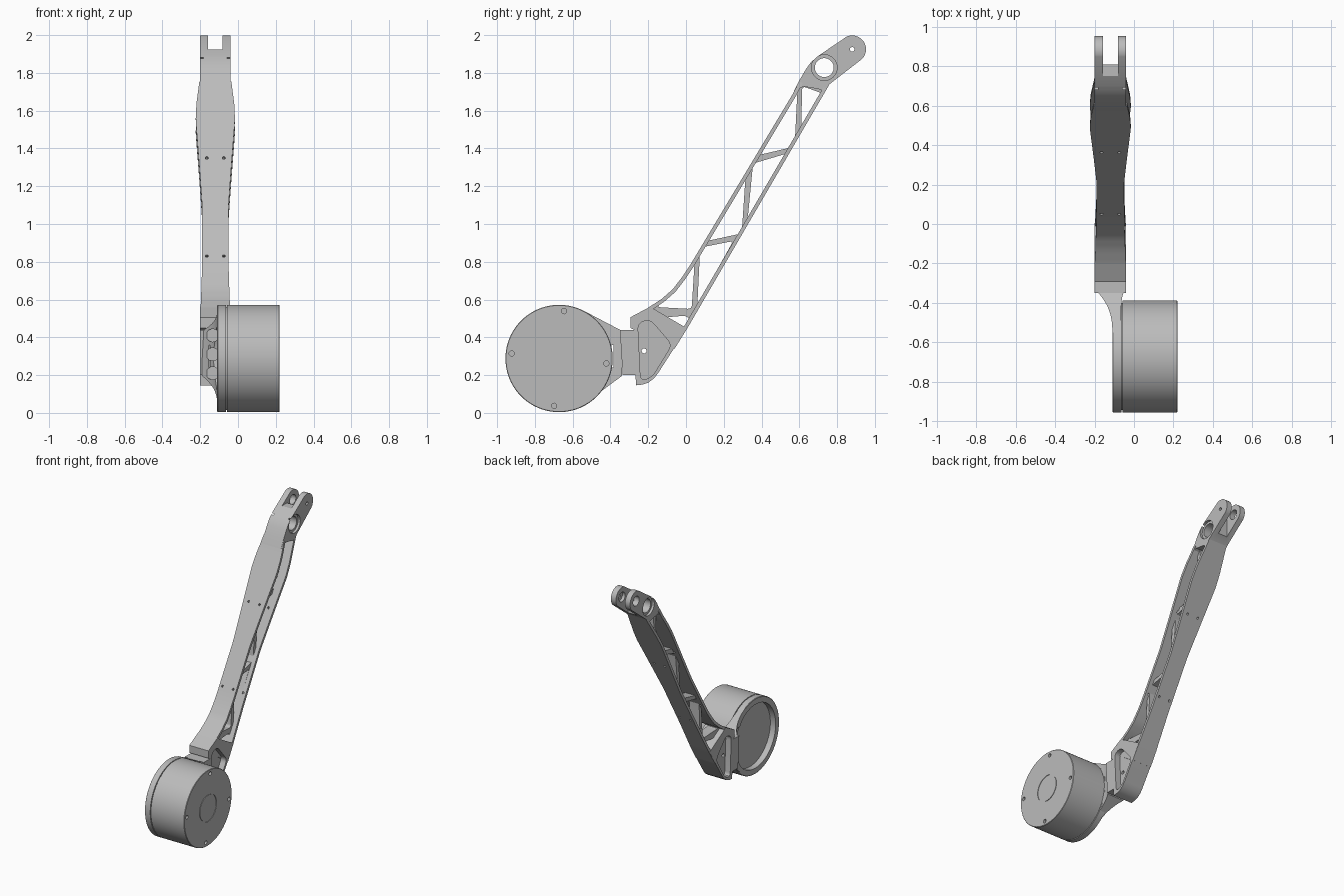
import bpy, bmesh, math
from mathutils import Vector, Matrix

cube = bpy.data.objects.get("Cube")
if cube:
    bpy.data.objects.remove(cube)

grey = bpy.data.materials.new("machined grey")
grey.use_nodes = True
grey.diffuse_color = (0.5, 0.5, 0.5, 1)
grey.node_tree.nodes["Principled BSDF"].inputs["Base Color"].default_value = (0.5, 0.5, 0.5, 1)

CX = -0.12                      # mid-plane of the arm
HUB = (-0.672, 0.288)           # drum axis (y, z)
parts = []


def finish(bm, name, part):
    bmesh.ops.recalc_face_normals(bm, faces=bm.faces)
    mesh = bpy.data.meshes.new(name)
    bm.to_mesh(mesh)
    bm.free()
    mesh.materials.append(grey)
    ob = bpy.data.objects.new(name, mesh)
    bpy.context.collection.objects.link(ob)
    if part:
        parts.append(ob)
    else:
        ob.hide_render = True
    return ob


def loft(name, rings, part=True):
    """Skin closed rings of points and cap both ends."""
    bm = bmesh.new()
    vs = [[bm.verts.new(p) for p in r] for r in rings]
    n = len(vs[0])
    for a, b in zip(vs, vs[1:]):
        for i in range(n):
            j = (i + 1) % n
            bm.faces.new((a[i], a[j], b[j], b[i]))
    bm.faces.new(vs[0])
    bm.faces.new(vs[-1])
    return finish(bm, name, part)


def prism(name, outline, x0, x1, part=True):
    return loft(name, [[(x, y, z) for y, z in outline] for x in (x0, x1)], part)


def circle(c, r, n=48, a0=0, a1=360):
    full = a1 - a0 == 360
    step = (a1 - a0) / (n if full else n - 1)
    return [(c[0] + r * math.cos(math.radians(a0 + i * step)),
             c[1] + r * math.sin(math.radians(a0 + i * step))) for i in range(n)]


def turned(name, profile, n=96):
    """Lathe (x, radius) pairs about the drum axis."""
    return loft(name, [[(x, y, z) for y, z in circle(HUB, r, n)] for x, r in profile])


def rounded(pts, r=0.022, n=5):
    out = []
    for i, p in enumerate(pts):
        p = Vector(p)
        a, b = Vector(pts[i - 1]), Vector(pts[(i + 1) % len(pts)])
        a = p + (a - p).normalized() * min(r, (a - p).length * 0.45)
        b = p + (b - p).normalized() * min(r, (b - p).length * 0.45)
        for k in range(n + 1):
            t = k / n
            out.append(tuple(a * (1 - t) ** 2 + p * 2 * t * (1 - t) + b * t * t))
    return out


def peg(centre, direction, r, length):
    bm = bmesh.new()
    rot = Vector(direction).to_track_quat('Z', 'Y').to_matrix().to_4x4()
    bmesh.ops.create_cone(bm, cap_ends=True, segments=20, radius1=r, radius2=r,
                          depth=length, matrix=Matrix.Translation(centre) @ rot)
    return finish(bm, "cutter", False)


def cut(ob, *cutters):
    for c in cutters:
        m = ob.modifiers.new("cut", 'BOOLEAN')
        m.operation, m.solver, m.object = 'DIFFERENCE', 'EXACT', c
        with bpy.context.temp_override(object=ob, active_object=ob):
            bpy.ops.object.modifier_apply(modifier=m.name)
        bpy.data.objects.remove(c)


def slug(outline, x0=-0.5, x1=0.5):
    return prism("cutter", outline, x0, x1, False)


# Half width of the arm along its length
WIDTHS = [(-1, .08), (.3, .08), (.64, .071), (1.05, .07), (1.28, .084),
          (1.58, .104), (1.68, .1), (1.87, .078), (3, .078)]


def half_width(p):
    s = p[0] * 0.514 + p[1] * 0.857
    for (a, wa), (b, wb) in zip(WIDTHS, WIDTHS[1:]):
        if s <= b:
            return wa + (wb - wa) * (s - a) / (b - a)


def resample(pts, step=0.03):
    out = []
    for a, b in zip(pts, pts[1:]):
        a, b = Vector(a), Vector(b)
        n = max(1, round((b - a).length / step))
        out += [a.lerp(b, i / n) for i in range(n)]
    return out + [Vector(pts[-1])]


def offset(pts, d):
    out = []
    for i, p in enumerate(pts):
        t = (pts[min(i + 1, len(pts) - 1)] - pts[max(i - 1, 0)]).normalized()
        out.append(p + Vector((t.y, -t.x)) * d)
    return out


def flange(name, path, thick):
    rings = []
    for p, q in zip(path, offset(path, thick)):
        w = half_width(p)
        rings.append([(CX - w, *p), (CX + w, *p), (CX + w, *q), (CX - w, *q)])
    return loft(name, rings)


# Arm flanges with small screw holes
front_path = resample([(-.295, .506), (-.21, .55), (-.127, .605), (-.07, .655), (-.02, .72),
                       (.02, .78), (.566, 1.69), (.6, 1.755)])
back_path = resample([(-.06, .34), (.01, .453), (.76, 1.74)])
flanges = [flange("front_flange", front_path, 0.02), flange("back_flange", back_path, -0.02)]
for fl in flanges:
    for y, z in ((.362, 1.35), (.05, .83)):
        for x in (-.165, -.075):
            cut(fl, peg((x, y, z), (0, -.857, .514), .008, .7))

# Arm web with truss openings
web = prism("truss_web", [tuple(p) for p in offset(front_path, .01)
                          + offset(back_path, -.01)[::-1]], CX - .04, CX + .04)
openings = [
    [(-.12, .505), (.0, .515), (.025, .49), (.0, .45)],
    [(.045, .79), (.03, .55), (-.155, .56), (-.08, .63), (-.01, .70)],
    [(.075, .875), (.25, .91), (.06, .57)],
    [(.315, 1.25), (.295, .95), (.11, .91)],
    [(.355, 1.32), (.54, 1.375), (.325, 1.01)],
    [(.59, 1.71), (.575, 1.41), (.385, 1.365)],
    [(.615, 1.73), (.725, 1.69), (.705, 1.64), (.61, 1.49)],
]
for o in openings:
    cut(web, slug(rounded(o)))

# Clevis head at the top of the arm
TIP, EYE = (.88, 1.925), (.732, 1.828)
head = prism("clevis_head", [(.57, 1.70), (.6, 1.76), (.635, 1.82), (.66, 1.855), (.70, 1.89)]
             + circle(TIP, .073, 24, 115, -45)
             + [(.76, 1.74), (.735, 1.70), (.70, 1.715), (.62, 1.728)], CX - .08, CX + .08)
cut(head,
    slug([(.72, 1.925), (.81, 1.925), (.81, 1.7), (1.1, 1.7), (1.1, 2.1), (.72, 2.1)],
         CX - .038, CX + .038),
    slug(circle(EYE, .05)),
    slug(circle(EYE, .068), -.5, CX - .062),
    slug(circle(EYE, .068), CX + .062, .5),
    slug(circle(TIP, .036), -.5, CX + .06),
    slug(circle(TIP, .012, 16)))

# Knee block at the foot of the arm, pocketed on both sides
knee = prism("knee_block", [(-.295, .506), (-.19, .562), (.005, .448), (-.148, .21), (-.17, .182),
                            (-.2, .16), (-.23, .15), (-.265, .146), (-.275, .44), (-.295, .45)],
             CX - .08, CX + .08)
pocket = rounded([(-.255, .475), (-.19, .495), (-.075, .36), (-.18, .19), (-.24, .17)], .035)
cut(knee, slug(pocket, -.5, CX - .035), slug(pocket, CX + .035, .5),
    slug(circle((-.222, .328), .013, 16)))

# Joint plate and curved bracket carrying the drum
prism("joint_plate", [(-.35, .44), (-.27, .44), (-.265, .2), (-.335, .2)], CX - .08, CX + .08)
rings = []
for i in range(17):
    t = i / 16
    y, x0 = -.55 + .21 * t, -.11 - .08 * t ** 2.5
    x1 = -.066 + .016 * t ** 6
    lo, hi = .04 + .155 * t, .545 - .11 * t
    rings.append([(x0, y, lo), (x1, y, lo), (x1, y, hi), (x0, y, hi)])
bracket = loft("curved_bracket", rings)
recess = circle(HUB, .24, 96)
cut(bracket, slug(recess, -.5, 0),
    slug(rounded([(-.395, .24), (-.383, .24), (-.383, .36), (-.395, .36)], .005)),
    *[peg((-.135, -.49, z), (0, 1, 0), .034, .24) for z in (.21, .31, .41)])

# Drum mounting ring, open on the outer side
ring = turned("mounting_ring", [(-.11, .28), (-.107, .284), (-.064, .284)])
cut(ring, slug(recess, -.5, .5))

# Drum with seam groove, face groove and screw holes
drum = turned("drum", [(-.066, .272), (-.058, .272), (-.058, .284), (.217, .284), (.22, .281),
                       (.22, .102), (.216, .102), (.216, .097), (.22, .097)])
for k in range(4):
    a = math.radians(84 + 90 * k)
    c = (HUB[0] + .252 * math.cos(a), HUB[1] + .252 * math.sin(a))
    cut(drum, slug(circle(c, .014, 16), .2, .3))

# Smooth curved surfaces, keep machined edges sharp
bpy.ops.object.select_all(action='DESELECT')
for ob in parts:
    ob.select_set(True)
bpy.context.view_layer.objects.active = parts[0]
bpy.ops.object.shade_smooth_by_angle(angle=math.radians(25))
